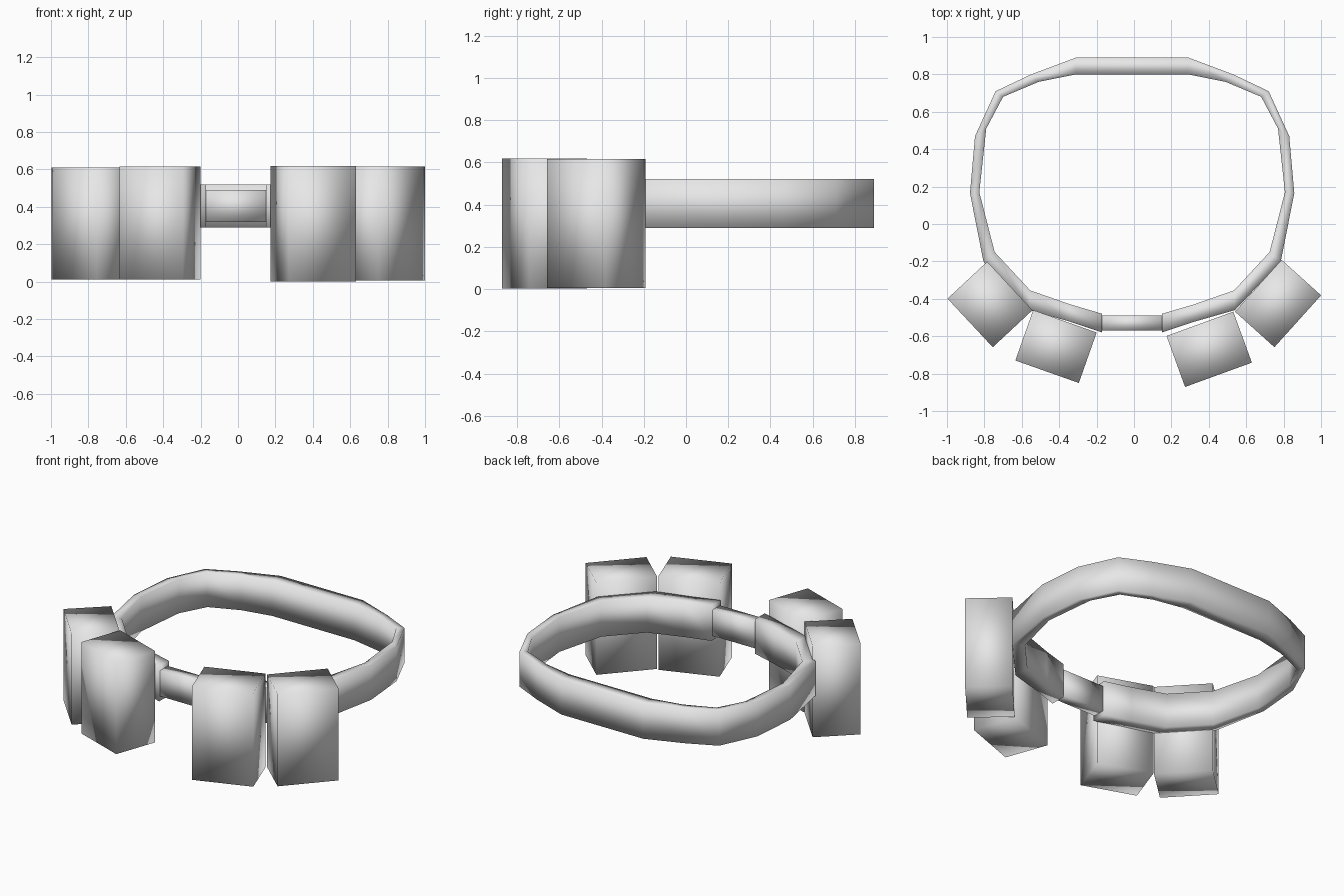
import bpy, bmesh, math
from mathutils import Matrix, Vector

if "Cube" in bpy.data.objects:
    bpy.data.objects.remove(bpy.data.objects["Cube"])

grey = bpy.data.materials.new("plain grey")
grey.use_nodes = True
grey.diffuse_color = (0.8, 0.8, 0.8, 1)
grey.node_tree.nodes["Principled BSDF"].inputs["Base Color"].default_value = (0.8, 0.8, 0.8, 1)


def finish(name, bm):
    """Turn a bmesh into a fully smooth-shaded object."""
    bmesh.ops.recalc_face_normals(bm, faces=bm.faces)
    for f in bm.faces:
        f.smooth = True
    mesh = bpy.data.meshes.new(name)
    bm.to_mesh(mesh)
    bm.free()
    mesh.materials.append(grey)
    obj = bpy.data.objects.new(name, mesh)
    bpy.context.collection.objects.link(obj)
    return obj


def box(name, centre, size, angle=0):
    bm = bmesh.new()
    turn = Matrix.Rotation(math.radians(angle), 4, "Z")
    scale = Matrix.Diagonal((*size, 1))
    bmesh.ops.create_cube(bm, size=1, matrix=Matrix.Translation(Vector(centre)) @ turn @ scale)
    return finish(name, bm)


# Belt strap: outer and inner plan points of one half, from back to front end
CENTRE = -0.01
LOW, HIGH = 0.29, 0.52
outer = [(0.3, 0.89), (0.54, 0.8), (0.73, 0.71), (0.84, 0.47), (0.867, 0.165),
         (0.795, -0.2), (0.55, -0.46), (0.34, -0.52), (0.16, -0.58)]
inner = [(0.3, 0.8), (0.5, 0.76), (0.69, 0.68), (0.78, 0.51), (0.817, 0.17),
         (0.735, -0.15), (0.545, -0.355), (0.33, -0.43), (0.16, -0.48)]


def mirrored(points):
    return [(CENTRE - x, y) for x, y in reversed(points)] + [(CENTRE + x, y) for x, y in points]


bm = bmesh.new()
rings = []
for (ox, oy), (ix, iy) in zip(mirrored(outer), mirrored(inner)):
    corners = [(ox, oy, LOW), (ox, oy, HIGH), (ix, iy, HIGH), (ix, iy, LOW)]
    rings.append([bm.verts.new(c) for c in corners])
for a, b in zip(rings, rings[1:]):
    for i in range(4):
        j = (i + 1) % 4
        bm.faces.new((a[i], a[j], b[j], b[i]))
bm.faces.new(rings[0])
bm.faces.new(rings[-1])
finish("belt_strap", bm)

# Buckle bridging the two strap ends
box("buckle", (CENTRE, -0.53, 0.405), (0.33, 0.08, 0.17))

# Four pouches on the front of the belt
pouches = {
    "right_outer_pouch": ((-0.77, -0.43, 0.31), (0.355, 0.29, 0.6), -47),
    "right_inner_pouch": ((-0.417, -0.655, 0.313), (0.36, 0.286, 0.604), -19.5),
    "left_inner_pouch": ((0.402, -0.67, 0.31), (0.38, 0.29, 0.617), 20),
    "left_outer_pouch": ((0.77, -0.425, 0.31), (0.373, 0.284, 0.61), 48),
}
for name, (centre, size, angle) in pouches.items():
    box(name, centre, size, angle)
